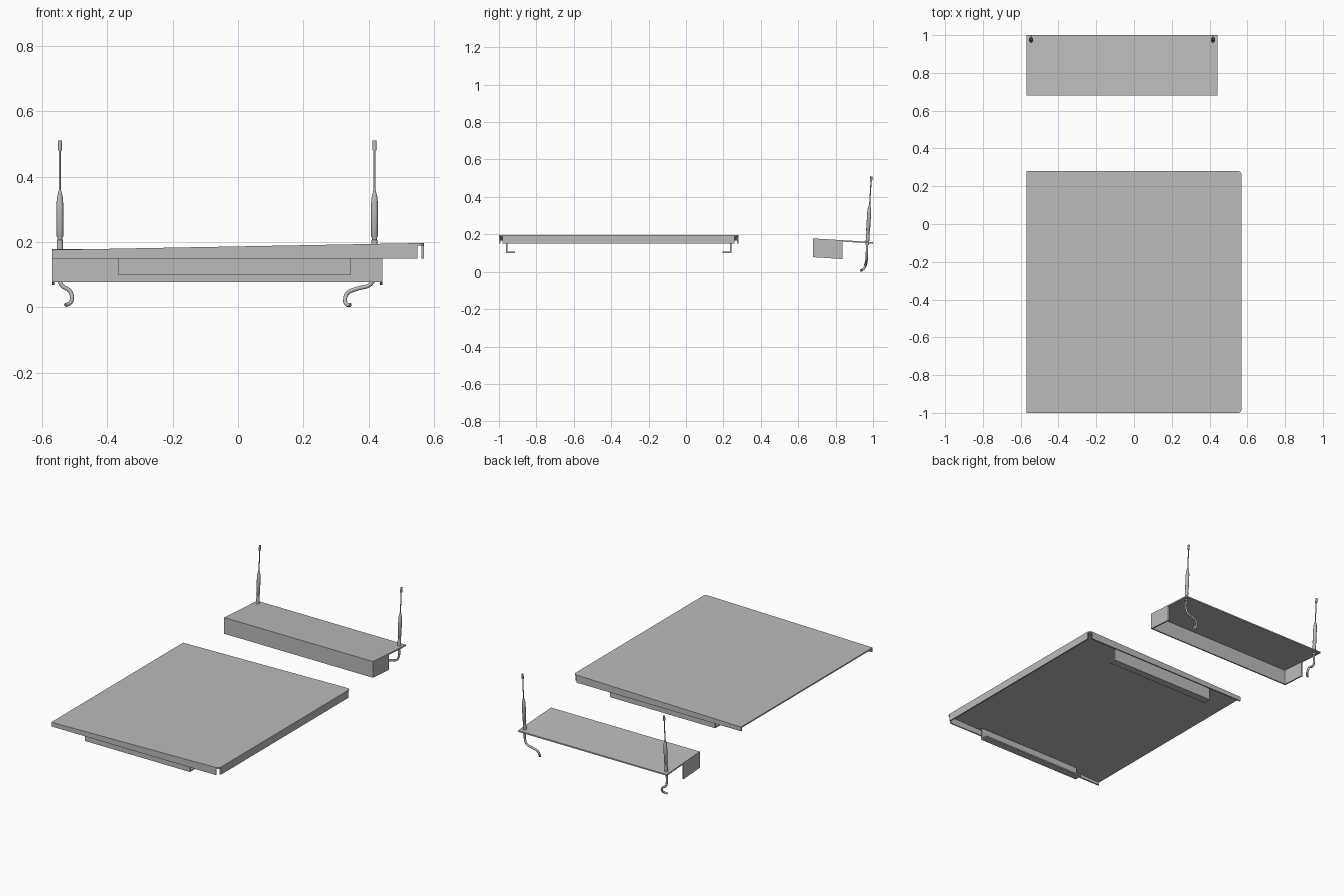
import bpy, bmesh, math
from mathutils import Vector

if "Cube" in bpy.data.objects:
    bpy.data.objects.remove(bpy.data.objects["Cube"])

grey = bpy.data.materials.new("sheet grey")
grey.diffuse_color = (0.5, 0.5, 0.5, 1)
grey.use_nodes = True
grey.node_tree.nodes["Principled BSDF"].inputs["Base Color"].default_value = grey.diffuse_color
T = 0.008  # sheet metal thickness


def finish(bm, name):
    bmesh.ops.recalc_face_normals(bm, faces=bm.faces[:])
    me = bpy.data.meshes.new(name)
    bm.to_mesh(me)
    bm.free()
    me.materials.append(grey)
    ob = bpy.data.objects.new(name, me)
    bpy.context.collection.objects.link(ob)
    return ob


def smooth(ob):
    bpy.ops.object.select_all(action='DESELECT')
    ob.select_set(True)
    bpy.context.view_layer.objects.active = ob
    bpy.ops.object.shade_smooth_by_angle(angle=math.radians(40))


def slab(name, pts, offset):
    """Flat outline extruded along an offset."""
    bm = bmesh.new()
    f = bm.faces.new([bm.verts.new(p) for p in pts])
    ext = bmesh.ops.extrude_face_region(bm, geom=[f], use_keep_orig=True)
    vs = [g for g in ext["geom"] if isinstance(g, bmesh.types.BMVert)]
    bmesh.ops.translate(bm, verts=vs, vec=offset)
    return finish(bm, name)


# Large panel: top slopes up towards +x, right corners rounded
X0, X1, Y0, Y1, ZB = -0.57, 0.57, -1.0, 0.28, 0.15


def top(x):
    return 0.176 + (x - X0) * 0.021 / (X1 - X0)


r = 0.02
outline = [(X0, Y1), (X0, Y0)]
for cy, a0 in ((Y0 + r, -90), (Y1 - r, 0)):
    for i in range(6):
        a = math.radians(a0 + 18 * i)
        outline.append((X1 - r + r * math.cos(a), cy + r * math.sin(a)))
slab("panel_top", [(x, y, top(x)) for x, y in outline], (0, 0, -T))

# Panel flanges on three sides, left side open
for side, y, d in (("front", Y0, T), ("back", Y1, -T)):
    slab(f"panel_{side}_flange",
         [(X0, y, ZB), (X1 - r, y, ZB), (X1 - r, y, top(X1 - r) - 0.001), (X0, y, top(X0) - 0.001)],
         (0, d, 0))
slab("panel_right_flange",
     [(X1, Y0 + r, ZB), (X1, Y1 - r, ZB), (X1, Y1 - r, top(X1) - 0.001), (X1, Y0 + r, top(X1) - 0.001)],
     (-T, 0, 0))

# L-shaped hanging brackets under the panel
for side, y, s in (("front", -0.962, 1), ("back", 0.242, -1)):
    prof = [(0, 0.1), (0.047, 0.1), (0.047, 0.1 + T), (T, 0.1 + T), (T, 0.174), (0, 0.174)]
    slab(f"panel_{side}_bracket", [(-0.368, y + s * u, z) for u, z in prof], (0.714, 0, 0))

# Small shelf: folded top and front, tilted down towards the back
SX0, SX1, SY0, SY1 = -0.57, 0.443, 0.68, 1.0
K = 0.06


def shelf(y):
    return 0.178 - K * (y - SY0)


slab("shelf_top_and_front",
     [(SX0, SY0, shelf(SY0)), (SX0, SY1, shelf(SY1)), (SX0, SY1, shelf(SY1) - T),
      (SX0, SY0 + T, shelf(SY0) - T), (SX0, SY0 + T, 0.078), (SX0, SY0, 0.078)],
     (SX1 - SX0, 0, 0))
for side, x, d in (("left", SX0, T), ("right", SX1, -T)):
    slab(f"shelf_{side}_side",
         [(x, SY0 + 0.001, shelf(SY0) - 0.001), (x, 0.836, shelf(0.836) - 0.001),
          (x, 0.836, 0.068), (x, SY0 + 0.001, 0.078)], (d, 0, 0))

# Antennas: lathed profile (radius, height), leaning with the shelf
prof = [(0.0, -0.018), (0.009, -0.018), (0.009, 0.0), (0.0095, 0.0), (0.0095, 0.045), (0.0075, 0.047),
        (0.0075, 0.053), (0.0105, 0.057), (0.0105, 0.155), (0.009, 0.175), (0.004, 0.196),
        (0.003, 0.2), (0.003, 0.32), (0.006, 0.32), (0.006, 0.35), (0.0, 0.35)]
lean = Vector((0, K, 1)).normalized()
paths = {
    "left": (-0.545, [(-0.545, 0.968, 0.15), (-0.547, 0.967, 0.1), (-0.54, 0.966, 0.068),
                      (-0.515, 0.964, 0.05), (-0.508, 0.958, 0.028), (-0.514, 0.945, 0.013),
                      (-0.528, 0.934, 0.0065)]),
    "right": (0.418, [(0.418, 0.968, 0.15), (0.419, 0.967, 0.1), (0.405, 0.966, 0.07),
                      (0.365, 0.964, 0.057), (0.335, 0.96, 0.043), (0.328, 0.954, 0.022),
                      (0.333, 0.942, 0.009), (0.344, 0.934, 0.0065)]),
}
for side, (ax, pts) in paths.items():
    bm = bmesh.new()
    vs = [bm.verts.new((pr, 0, pz)) for pr, pz in prof]
    es = [bm.edges.new(p) for p in zip(vs, vs[1:])]
    bmesh.ops.spin(bm, geom=vs + es, cent=(0, 0, 0), axis=(0, 0, 1),
                   angle=2 * math.pi, steps=16, use_merge=True)
    bmesh.ops.remove_doubles(bm, verts=bm.verts[:], dist=1e-5)
    ob = finish(bm, f"{side}_antenna")
    ob.rotation_mode = 'QUATERNION'
    ob.rotation_quaternion = Vector((0, 0, 1)).rotation_difference(lean)
    ob.location = (ax, 0.97, shelf(0.97))
    smooth(ob)

    # Curved cable below each antenna
    cu = bpy.data.curves.new(f"{side}_cable", 'CURVE')
    cu.dimensions = '3D'
    cu.bevel_depth = 0.0062
    cu.bevel_resolution = 3
    cu.resolution_u = 5
    cu.use_fill_caps = True
    sp = cu.splines.new('BEZIER')
    sp.bezier_points.add(len(pts) - 1)
    for bp, p in zip(sp.bezier_points, pts):
        bp.co = p
        bp.handle_left_type = bp.handle_right_type = 'AUTO'
    cu.materials.append(grey)
    ob = bpy.data.objects.new(f"{side}_cable", cu)
    bpy.context.collection.objects.link(ob)
    bpy.ops.object.select_all(action='DESELECT')
    ob.select_set(True)
    bpy.context.view_layer.objects.active = ob
    bpy.ops.object.convert(target='MESH')
    smooth(bpy.context.view_layer.objects.active)
